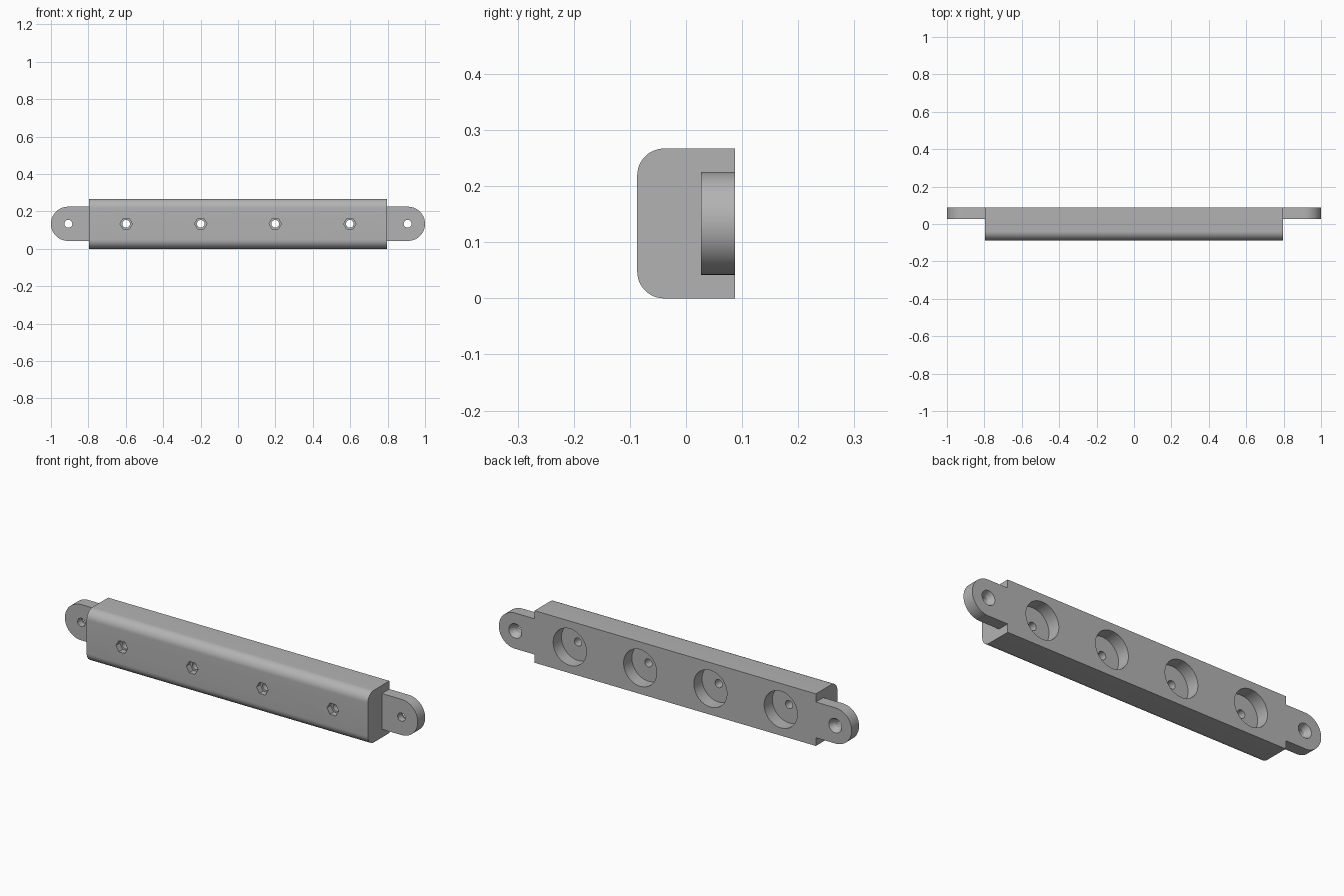
import bpy, bmesh, math
from mathutils import Matrix

if "Cube" in bpy.data.objects:
    bpy.data.objects.remove(bpy.data.objects["Cube"])

ZC = 0.1335                      # mid height of the bar
FRONT, BACK = -0.087, 0.087
grey = bpy.data.materials.new("plain grey")
grey.diffuse_color = (0.45, 0.45, 0.45, 1)
grey.use_nodes = True
grey.node_tree.nodes["Principled BSDF"].inputs["Base Color"].default_value = grey.diffuse_color


def make(name, bm):
    bmesh.ops.recalc_face_normals(bm, faces=bm.faces)
    me = bpy.data.meshes.new(name)
    bm.to_mesh(me)
    bm.free()
    ob = bpy.data.objects.new(name, me)
    bpy.context.collection.objects.link(ob)
    me.materials.append(grey)
    return ob


def prism(name, points, offset):
    """Extrude a closed outline along offset."""
    bm = bmesh.new()
    f = bm.faces.new([bm.verts.new(p) for p in points])
    ext = bmesh.ops.extrude_face_region(bm, geom=[f])
    vs = [v for v in ext["geom"] if isinstance(v, bmesh.types.BMVert)]
    bmesh.ops.translate(bm, verts=vs, vec=offset)
    return make(name, bm)


def arc(cx, cy, r, a0, a1, n):
    return [(cx + r * math.cos(math.radians(a0 + (a1 - a0) * i / n)),
             cy + r * math.sin(math.radians(a0 + (a1 - a0) * i / n))) for i in range(n + 1)]


def drill(x, y0, y1, r0, r1, sides=48):
    """Cylinder, cone or hexagon cutter along y from y0 (r0) to y1 (r1)."""
    bm = bmesh.new()
    m = (Matrix.Translation((x, (y0 + y1) / 2, ZC)) @ Matrix.Rotation(-math.pi / 2, 4, 'X')
         @ Matrix.Rotation(math.pi / 2 if sides != 6 else math.pi / 6 * 3, 4, 'Z'))
    bmesh.ops.create_cone(bm, cap_ends=True, segments=sides, radius1=r0, radius2=r1,
                          depth=y1 - y0, matrix=m)
    return make("cutter", bm)


def boolean(target, tool, op):
    bpy.context.view_layer.objects.active = target
    mod = target.modifiers.new("bool", 'BOOLEAN')
    mod.operation, mod.solver, mod.object = op, 'EXACT', tool
    bpy.ops.object.modifier_apply(modifier=mod.name)
    bpy.data.objects.remove(tool)


# main bar: D-shaped section with two rounded front edges
R, H, L = 0.048, 0.267, 0.797
section = ([(BACK, 0), (BACK, H)] + arc(FRONT + R, H - R, R, 90, 180, 12)
           + arc(FRONT + R, R, R, 180, 270, 12))
bar = prism("mounting_bar", [(-L, y, z) for y, z in section], (2 * L, 0, 0))

# rounded strip that sticks out as a mounting tab at each end
TR = 0.0915
outline = arc(1 - TR, ZC, TR, -90, 90, 32) + arc(TR - 1, ZC, TR, 90, 270, 32)
strip = prism("end_tabs", [(x, 0.027, z) for x, z in outline], (0, BACK - 0.027, 0))
boolean(bar, strip, 'UNION')

# four stations: back pocket, through hole, hexagonal nut recess
for x in (-0.598, -0.199, 0.199, 0.598):
    boolean(bar, drill(x, 0.02, 0.12, 0.094, 0.094, 64), 'DIFFERENCE')
    boolean(bar, drill(x, -0.12, 0.05, 0.0205, 0.0205), 'DIFFERENCE')
    boolean(bar, drill(x, -0.12, FRONT + 0.031, 0.033, 0.033, 6), 'DIFFERENCE')

# countersunk screw hole in each tab
for x in (-0.907, 0.907):
    boolean(bar, drill(x, 0.0, 0.12, 0.021, 0.021), 'DIFFERENCE')
    boolean(bar, drill(x, BACK - 0.03, BACK + 0.01, 0.021, 0.042), 'DIFFERENCE')

bpy.ops.object.select_all(action='DESELECT')
bar.select_set(True)
bpy.context.view_layer.objects.active = bar
bpy.ops.object.shade_smooth_by_angle(angle=math.radians(25))
